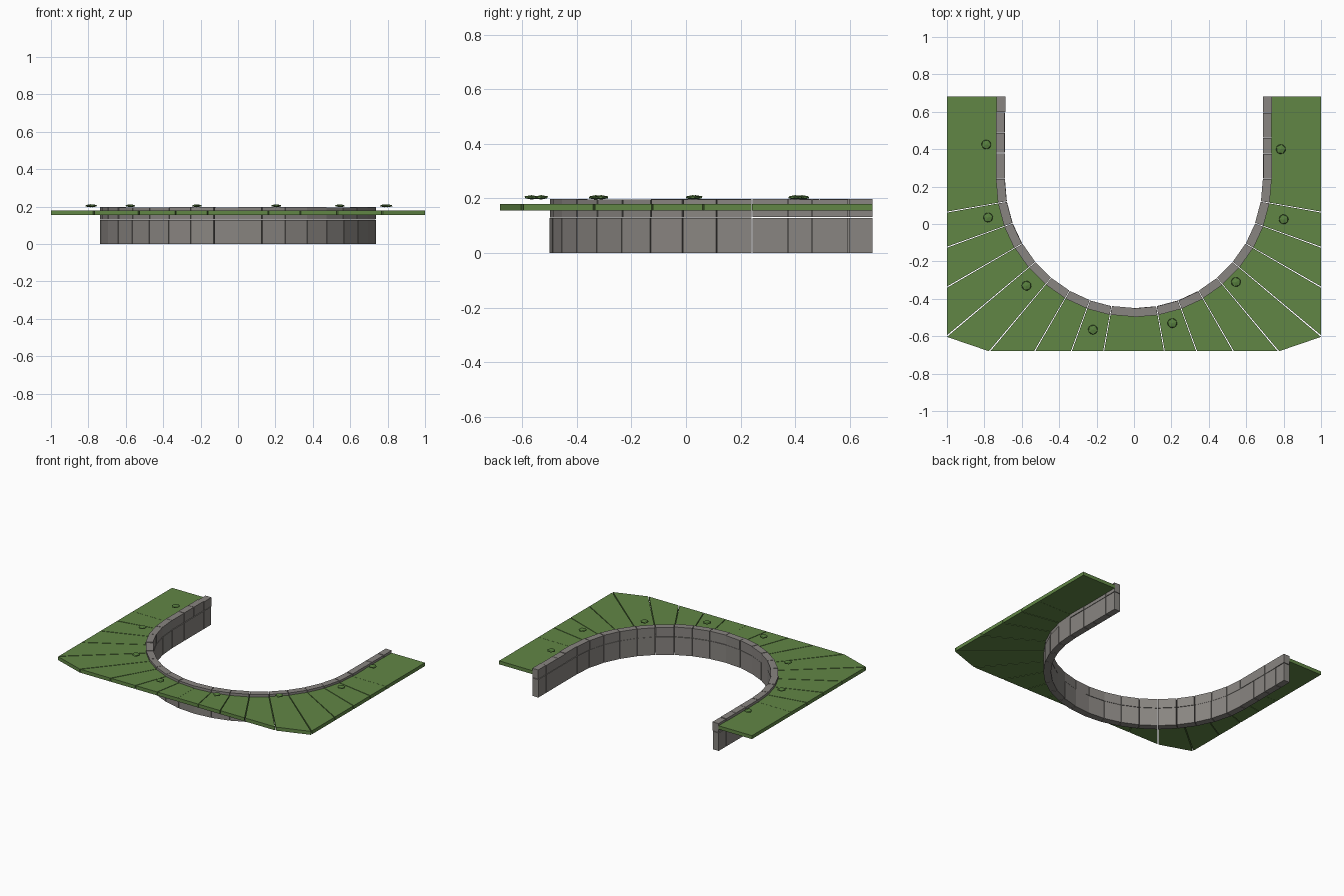
import bpy, bmesh, math, random
from math import radians, cos, sin

if "Cube" in bpy.data.objects:
    bpy.data.objects.remove(bpy.data.objects["Cube"])

random.seed(4)
CY = 0.24            # centre of the arc in y
R_IN, R_OUT = 0.69, 0.737
BACK, FRONT, SIDE = 0.683, -0.68, 1.0
GAP = 0.15           # joint half-width in degrees


def material(name, col):
    m = bpy.data.materials.new(name)
    m.diffuse_color = (*col, 1)
    m.use_nodes = True
    m.node_tree.nodes["Principled BSDF"].inputs["Base Color"].default_value = m.diffuse_color
    return m


grass = material("grass_green", (0.12, 0.24, 0.06))
leaf = material("leaf_green", (0.10, 0.22, 0.05))
stone = material("stone_grey", (0.25, 0.235, 0.22))


def prism(name, pts, z0, z1, mat):
    """Extrude a flat outline between two heights."""
    bm = bmesh.new()
    lo = [bm.verts.new((x, y, z0)) for x, y in pts]
    hi = [bm.verts.new((x, y, z1)) for x, y in pts]
    bm.faces.new(lo)
    bm.faces.new(hi)
    n = len(pts)
    for i in range(n):
        j = (i + 1) % n
        bm.faces.new((lo[i], lo[j], hi[j], hi[i]))
    bmesh.ops.recalc_face_normals(bm, faces=bm.faces)
    me = bpy.data.meshes.new(name)
    bm.to_mesh(me)
    bm.free()
    me.materials.append(mat)
    ob = bpy.data.objects.new(name, me)
    bpy.context.collection.objects.link(ob)
    return ob


def polar(r, deg):
    a = radians(deg)
    return (r * cos(a), CY - r * sin(a))


def border(deg):
    """Where a ray from the arc centre meets the rectangular outer edge."""
    c, s = abs(cos(radians(deg))), sin(radians(deg))
    return polar(min(SIDE / max(c, 1e-6), (CY - FRONT) / max(s, 1e-6)), deg)


def rect(x0, x1, y0, y1):
    return [(x0, y0), (x1, y0), (x1, y1), (x0, y1)]


# curved bank: ten-degree wedges of turf and two courses of stone
for i in range(18):
    a = i * 10 + (GAP if i not in (0, 9) else 0.02)
    b = i * 10 + 10 - (GAP if i not in (8, 17) else 0.02)
    prism("turf_wedge", [polar(R_OUT - 0.002, a), border(a), border(b), polar(R_OUT - 0.002, b)],
          0.155, 0.18, grass)
    j = random.uniform(-0.002, 0.002)
    prism("wall_stone", [polar(R_IN, a), polar(R_OUT + 0.002, a), polar(R_OUT + 0.002, b), polar(R_IN, b)],
          0, 0.128, stone)
    prism("cap_stone", [polar(R_IN + j, a), polar(R_OUT + j, a), polar(R_OUT + j, b), polar(R_IN + j, b)],
          0.13, 0.197 + j, stone)

# straight arms on each side
for s, cuts in ((1, (CY, 0.373, 0.46, 0.593, BACK)), (-1, (CY, 0.378, 0.487, 0.597, BACK))):
    prism("turf_arm", rect(s * (R_OUT - 0.002), s * SIDE, CY + 0.001, BACK), 0.155, 0.18, grass)
    for y0, y1 in zip(cuts, cuts[1:]):
        j = random.uniform(-0.002, 0.002)
        y0 += 0.003
        prism("arm_wall_stone", rect(s * R_IN, s * R_OUT, y0, y1), 0, 0.128, stone)
        prism("arm_cap_stone", rect(s * (R_IN + j), s * (R_OUT + j), y0, y1), 0.132, 0.197 + j, stone)

# small flattened leaf clumps above the turf
for x, y in ((-0.79, 0.425), (-0.78, 0.035), (-0.575, -0.33), (-0.22, -0.565),
             (0.205, -0.53), (0.545, -0.31), (0.80, 0.025), (0.785, 0.40)):
    bpy.ops.mesh.primitive_ico_sphere_add(subdivisions=1, radius=0.029, location=(x, y, 0.204),
                                          rotation=(0, 0, random.uniform(0, 6)))
    ob = bpy.context.object
    ob.name = "leaf_clump"
    ob.scale = (1, 1, 0.28)
    ob.data.materials.append(leaf)
